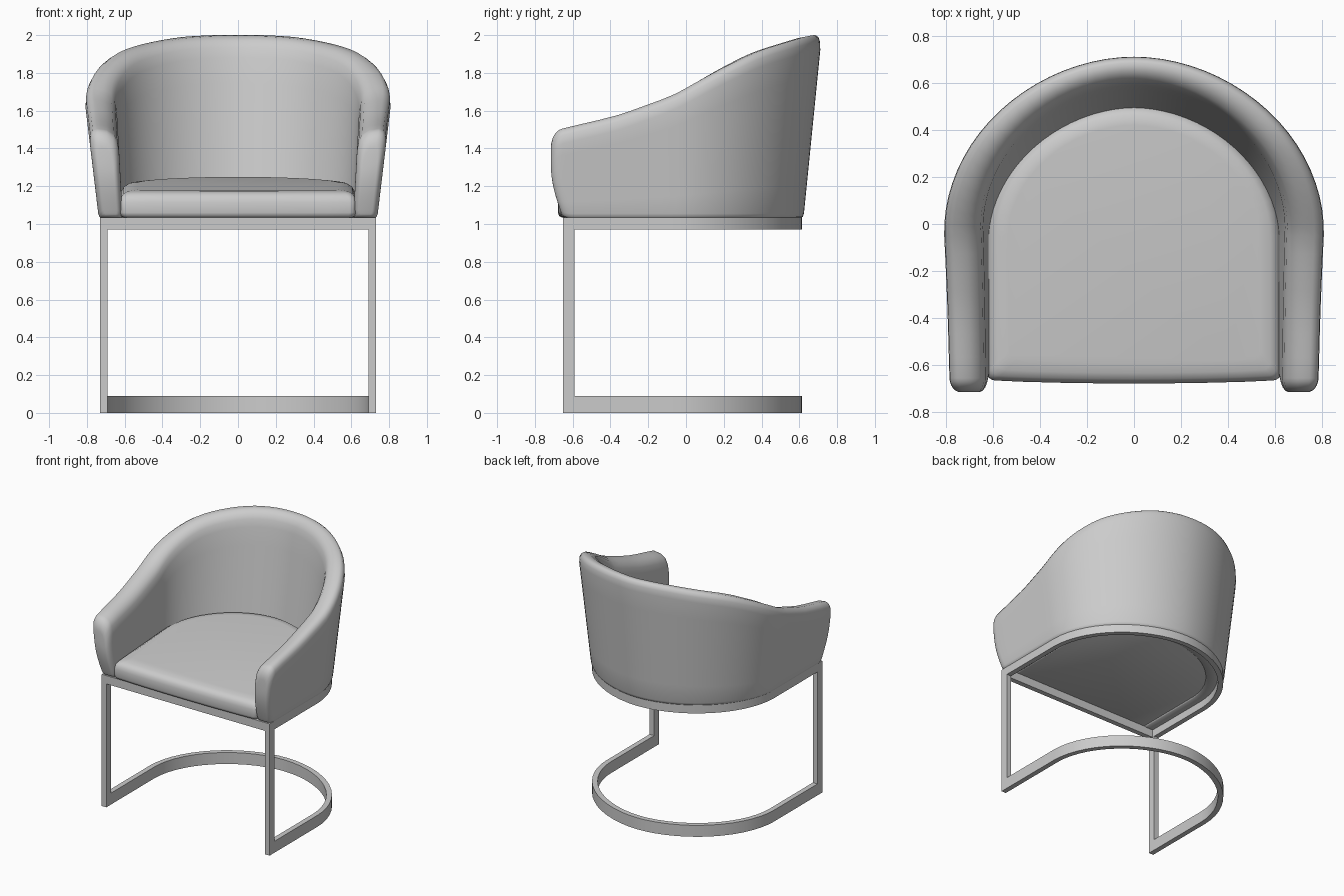
import bpy, bmesh
from math import sin, cos, pi

if "Cube" in bpy.data.objects:
    bpy.data.objects.remove(bpy.data.objects["Cube"])

YC, P = -0.05, 1.9        # start of the rounded back, squareness of the curve
ZB = 1.03                 # underside of the upholstery


def arc(r, n):
    """Rounded back from right to left: (x, y, normal x, normal y)."""
    out, ry = [], r - 0.065
    for k in range(n + 1):
        a = pi * k / n
        c, s = cos(a), max(0, sin(a))
        sg = 1 if c >= 0 else -1
        x, y = sg * abs(c) ** (2 / P), s ** (2 / P)
        nx, ny = sg * abs(x) ** (P - 1) / r, y ** (P - 1) / ry
        l = (nx * nx + ny * ny) ** 0.5
        out.append((r * x, YC + ry * y, nx / l, ny / l))
    return out


def make(name, rings, caps, angle=40):
    """Loft closed rings of points; caps selects the style of the end faces."""
    bm = bmesh.new()
    vr = [[bm.verts.new(p) for p in ring] for ring in rings]
    m = len(vr[0])
    for a, b in zip(vr, vr[1:]):
        for i in range(m):
            j = (i + 1) % m
            bm.faces.new((a[i], a[j], b[j], b[i]))
    for ring in (vr[0], vr[-1]):
        if caps == "ngon":
            bm.faces.new(ring)
        else:             # ladder of quads between the two flanks
            for i in range(m // 2 - 1):
                bm.faces.new((ring[i], ring[i + 1], ring[m - 2 - i], ring[m - 1 - i]))
    bmesh.ops.recalc_face_normals(bm, faces=bm.faces)
    me = bpy.data.meshes.new(name)
    bm.to_mesh(me)
    bm.free()
    ob = bpy.data.objects.new(name, me)
    bpy.context.collection.objects.link(ob)
    bpy.ops.object.select_all(action='DESELECT')
    ob.select_set(True)
    bpy.context.view_layer.objects.active = ob
    bpy.ops.object.shade_smooth_by_angle(angle=angle * pi / 180)
    return ob


def box(name, x0, x1, y0, y1, z0, z1):
    ring = lambda z: [(x0, y0, z), (x1, y0, z), (x1, y1, z), (x0, y1, z)]
    return make(name, [ring(z0), ring(z1)], "ngon")


def u_bar(name, z0, z1, r=0.73, t=0.04):
    path = [(r, -0.65, 1, 0)] + arc(r, 28) + [(-r, -0.65, -1, 0)]
    make(name, [[(x, y, z0), (x, y, z1), (x - t * nx, y - t * ny, z1),
                 (x - t * nx, y - t * ny, z0)] for x, y, nx, ny in path], "ngon")


# Metal frame
u_bar("floor_rail", 0, 0.09)
u_bar("seat_rail", 0.97, 1.035)
box("front_rail", -0.69, 0.69, -0.65, -0.61, 0.97, 1.035)
for side, x in (("right", 0.69), ("left", -0.73)):
    box(side + "_front_leg", x, x + 0.04, -0.65, -0.59, 0.09, 0.97)

# Wrap-around arm and back shell
TOP = [(-0.8, 1.47), (-0.6, 1.5), (-0.4, 1.56), (-0.07, 1.68),
       (0.2, 1.82), (0.4, 1.915), (0.7, 2.005), (0.9, 2.005)]


def top_line(y):
    for (a, za), (b, zb) in zip(TOP, TOP[1:]):
        if y <= b:
            return za + (zb - za) * (y - a) / (b - a)


def top_z(y):
    return sum(top_line(y + d) for d in (-0.05, 0, 0.05)) / 3


def section(st):
    x, y, nx, ny, inset = st
    zb, zt = ZB + 0.02 * inset, top_z(min(y + 0.09 * ny, 0.7)) - 0.085 * inset
    wall = [k / 6 for k in range(7)]
    outer = [(0.1, zb), (0.03, zb + 0.008)]
    outer += [(0, zb + 0.025 + (zt - 0.08 - zb - 0.025) * w) for w in wall]
    outer += [(0.05, zt - 0.035), (0.15, zt - 0.011), (0.3, zt)]
    inner = [(0.9, zb), (0.97, zb + 0.008)]
    inner += [(1, zb + 0.025 + (zt - 0.12 - zb - 0.025) * w) for w in wall]
    inner += [(0.96, zt - 0.065), (0.85, zt - 0.03), (0.62, zt - 0.007)]
    w = max(0, min(1, (-0.3 - y) / 0.29))
    w = w * w * (3 - 2 * w)
    ring = []
    for u, z in outer + inner[::-1]:
        i = 0.24 * inset
        u, h = i + u * (1 - 2 * i), z - ZB
        thick = 0.127 + ny * (0.028 - 0.045 * h) + (1 - ny) * 0.065 * h
        d = (0.1 + 0.02 * (1 - ny)) * h - u * thick
        bulge = -0.065 * w * sin(pi / 2 * min(1, h / 0.28))
        ring.append((x + nx * d, y + ny * d + bulge, z))
    return ring


R = 0.737
front = [(R, -0.65 + 0.06 * (1 - cos(b)), 1, 0, 1 - sin(b))
         for b in (pi / 2 * k / 6 for k in range(7))]
front += [(R, -0.59 + (YC + 0.59) * k / 7, 1, 0, 0) for k in range(1, 7)]
stations = front + [a + (0,) for a in arc(R, 40)]
stations += [(-x, y, -nx, ny, e) for x, y, nx, ny, e in reversed(front)]
make("arm_and_back_shell", [section(s) for s in stations], "ladder", angle=60)


# Seat cushion, rising slightly toward the back
def seat_ring(inset, z, slope):
    r, yf, c = 0.625 - inset, -0.665 + inset, 0.035
    corner = [(r - c + c * sin(a), yf + c - c * cos(a))
              for a in (pi / 2 * k / 4 for k in range(5))]
    bow = [(r * k / 4, yf - 0.013 * (1 - (k / 4) ** 2)) for k in range(4)]
    right = bow + corner
    pts = right + [p[:2] for p in arc(r, 32)] + [(-x, y) for x, y in right[:0:-1]]
    return [(x, y, z + slope * (y + 0.675)) for x, y in pts]


make("seat", [seat_ring(*p) for p in (
    (0.02, 1.035, 0), (0.006, 1.042, 0), (0, 1.06, 0), (0, 1.115, 0.03),
    (0.006, 1.14, 0.05), (0.02, 1.158, 0.06), (0.045, 1.168, 0.07),
    (0.09, 1.173, 0.07))], "ngon", angle=60)
